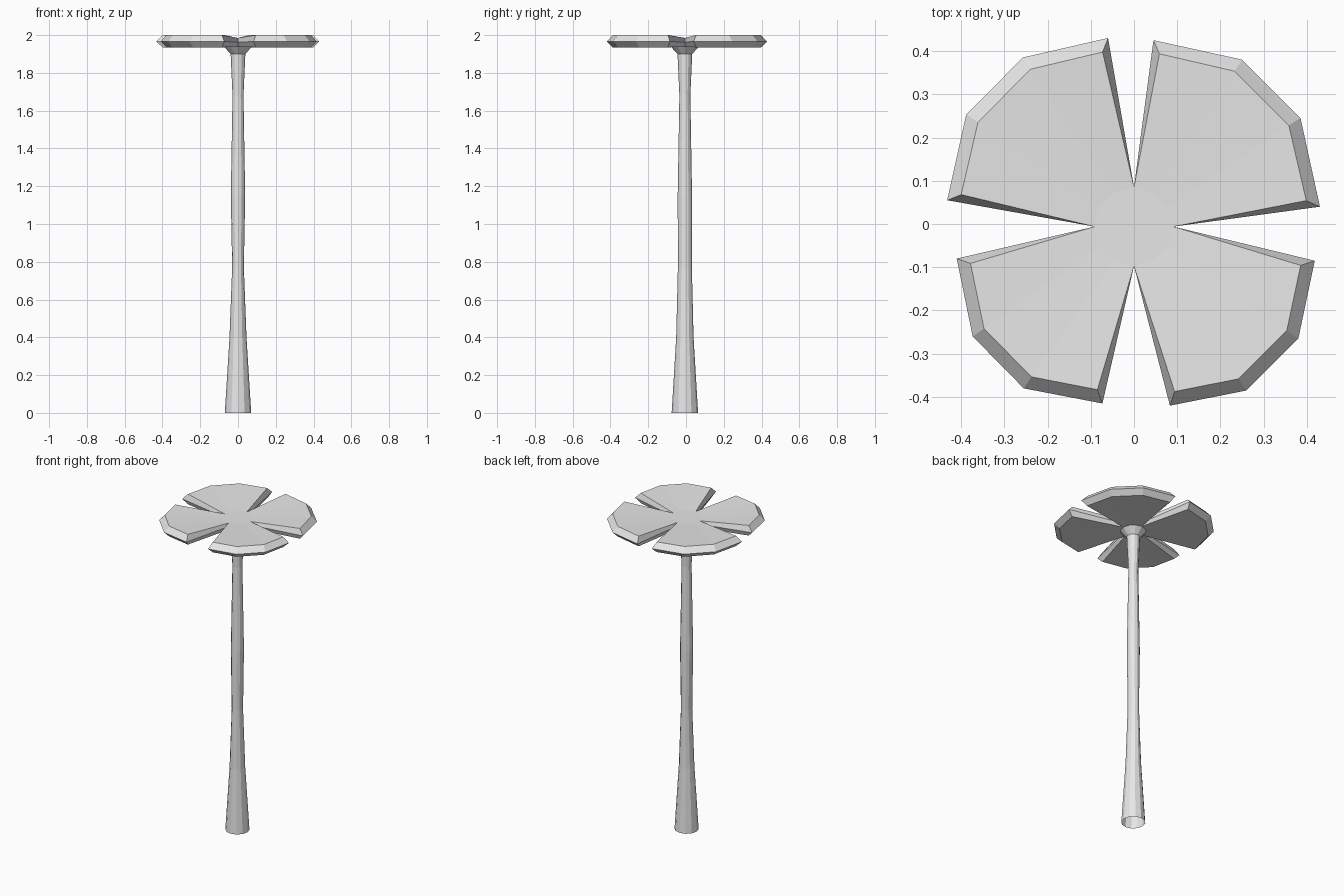
import bpy
import bmesh
from math import cos, sin, pi
from mathutils import Vector

cube = bpy.data.objects.get("Cube")
if cube:
    bpy.data.objects.remove(cube, do_unlink=True)

SIDES = 12
CENTRE_Y = -0.006

grey = bpy.data.materials.new("light_grey")
grey.use_nodes = True
colour = (0.8, 0.8, 0.8, 1)
grey.diffuse_color = colour
grey.node_tree.nodes["Principled BSDF"].inputs["Base Color"].default_value = colour


def ring(bm, rx, ry, z):
    """Closed ring of vertices with corners on both axes."""
    angles = [2 * pi * i / SIDES for i in range(SIDES)]
    return [bm.verts.new((rx * cos(a), CENTRE_Y + ry * sin(a), z)) for a in angles]


def bridge(bm, lower, upper, closed=True):
    """Quads between two rows of vertices."""
    count = len(lower)
    for i in range(count if closed else count - 1):
        j = (i + 1) % count
        bm.faces.new((lower[i], lower[j], upper[j], upper[i]))


def finish(bm, name):
    mesh = bpy.data.meshes.new(name)
    bm.to_mesh(mesh)
    bm.free()
    mesh.materials.append(grey)
    obj = bpy.data.objects.new(name, mesh)
    bpy.context.collection.objects.link(obj)
    return obj


# Stem: open at the foot, flared into a funnel under the canopy
stem_profile = [
    (0.07, 0.07, 0), (0.045, 0.046, 0.4), (0.031, 0.037, 0.77),
    (0.038, 0.038, 1.15), (0.029, 0.029, 1.68), (0.039, 0.039, 1.9),
    (0.075, 0.075, 1.94),
]
bm = bmesh.new()
rows = [ring(bm, *level) for level in stem_profile]
for lower, upper in zip(rows, rows[1:]):
    bridge(bm, lower, upper)
finish(bm, "stem")

# Canopy: shared hub with four bevelled petals, listed counter-clockwise
petal_rims = [
    [(0.43, 0.04), (0.385, 0.245), (0.25, 0.38), (0.045, 0.425)],
    [(-0.06, 0.43), (-0.257, 0.385), (-0.388, 0.253), (-0.432, 0.055)],
    [(-0.41, -0.08), (-0.373, -0.26), (-0.255, -0.38), (-0.073, -0.415)],
    [(0.083, -0.42), (0.26, -0.385), (0.38, -0.265), (0.418, -0.085)],
]
bm = bmesh.new()
hub_top = ring(bm, 0.091, 0.091, 1.985)
hub_mid = ring(bm, 0.091, 0.091, 1.963)
hub_low = ring(bm, 0.075, 0.075, 1.94)
bm.faces.new(hub_top)


def inset_rim(rim, z):
    """Rim pulled inwards, with its two ends moved away from the slots."""
    points = [Vector((x, y, 0)) * 0.93 for x, y in rim]
    for end, turn in ((0, 1), (-1, -1)):
        p = points[end].normalized()
        points[end] += Vector((-p.y, p.x, 0)) * 0.017 * turn
    return [bm.verts.new((p.x, p.y, z)) for p in points]


for k, rim in enumerate(petal_rims):
    idx = [(3 * k + i) % SIDES for i in range(4)]
    inner_top, inner_mid, inner_low = (
        [hub[i] for i in idx] for hub in (hub_top, hub_mid, hub_low))
    top = inset_rim(rim, 2)
    mid = [bm.verts.new((x, y, 1.966)) for x, y in rim]
    low = inset_rim(rim, 1.935)
    bridge(bm, inner_top, top, False)
    bridge(bm, top, mid, False)
    bridge(bm, mid, low, False)
    bridge(bm, low, inner_low, False)
    # Slot walls on both ends of the petal
    for e in (0, -1):
        bm.faces.new((inner_top[e], top[e], mid[e], inner_mid[e]))
        bm.faces.new((inner_mid[e], mid[e], low[e], inner_low[e]))

loose = [v for v in bm.verts if not v.link_faces]
bmesh.ops.delete(bm, geom=loose, context="VERTS")
bmesh.ops.recalc_face_normals(bm, faces=bm.faces)
finish(bm, "canopy")
